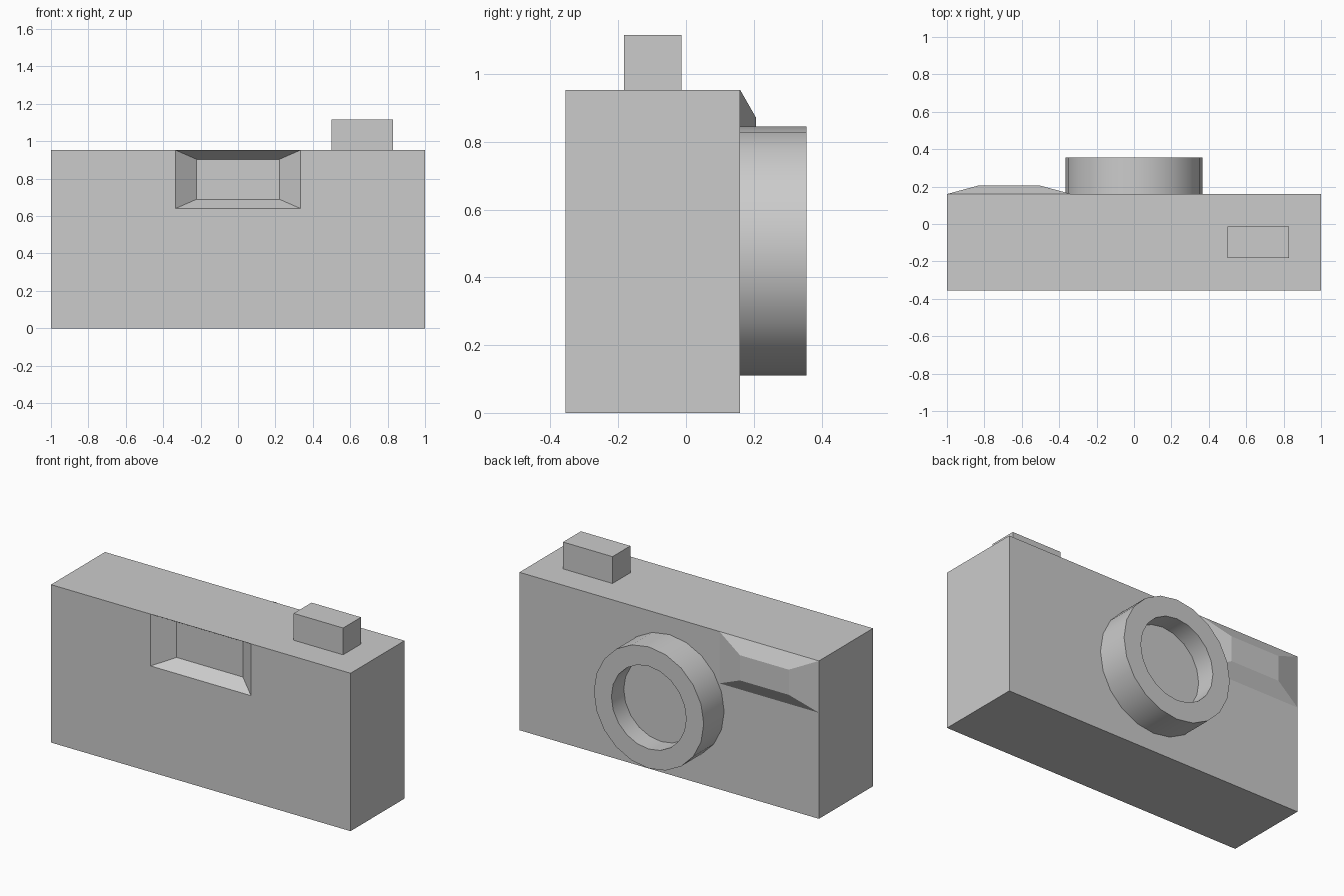
import bpy, bmesh, math
from mathutils import Vector

if "Cube" in bpy.data.objects:
    bpy.data.objects.remove(bpy.data.objects["Cube"])

W, TOP, FRONT, BACK = 1.0, 0.953, -0.355, 0.16


def add_object(name, bm):
    bmesh.ops.recalc_face_normals(bm, faces=bm.faces[:])
    mesh = bpy.data.meshes.new(name)
    bm.to_mesh(mesh)
    bm.free()
    ob = bpy.data.objects.new(name, mesh)
    bpy.context.collection.objects.link(ob)
    return ob


def box(x0, x1, y0, y1, z0, z1):
    bm = bmesh.new()
    bmesh.ops.create_cube(bm, size=1)
    for v in bm.verts:
        v.co = ((x0 + x1) / 2 + v.co.x * (x1 - x0),
                (y0 + y1) / 2 + v.co.y * (y1 - y0),
                (z0 + z1) / 2 + v.co.z * (z1 - z0))
    return bm


def bevel_panel(bm, centre, sx, sz, dy):
    """Inset the panel nearest to centre, shrink it and shift it along y."""
    side = [f for f in bm.faces if abs(f.normal.y) > 0.9]
    face = min(side, key=lambda f: (f.calc_center_bounds() - Vector(centre)).length)
    bmesh.ops.inset_individual(bm, faces=[face], thickness=0.001)
    c = face.calc_center_bounds()
    dims = [max(abs(v.co[i] - c[i]) for v in face.verts) for i in (0, 2)]
    for v in face.verts:
        d = v.co - c
        v.co = c + Vector((math.copysign(sx, d.x), dy, math.copysign(sz, d.z)))


# Body: box cut into panels, with a sunken viewfinder and a raised flash
bm = box(-W, W, FRONT, BACK, 0, TOP)
for co, no in (((-0.335, 0, 0), (1, 0, 0)), ((0.335, 0, 0), (1, 0, 0)), ((0, 0, 0.64), (0, 0, 1))):
    bmesh.ops.bisect_plane(bm, geom=bm.verts[:] + bm.edges[:] + bm.faces[:],
                           plane_co=co, plane_no=no)
bm.normal_update()
bevel_panel(bm, (0, FRONT, 0.797), 0.222, 0.107, 0.085)
bevel_panel(bm, (-0.667, BACK, 0.797), 0.163, 0.076, 0.046)
add_object("camera_body", bm)

# Shutter button on the top
add_object("shutter_button", box(0.5, 0.83, -0.183, -0.013, TOP, 1.115))

# Lens: lathed ring with a shallow glass floor
SIDES = 20
bm = bmesh.new()
rings = []
for r, y in ((0.367, BACK), (0.367, 0.355), (0.25, 0.355), (0.25, 0.237)):
    rings.append([bm.verts.new((r * math.cos(2 * math.pi * i / SIDES), y,
                                0.478 + r * math.sin(2 * math.pi * i / SIDES)))
                  for i in range(SIDES)])
for a, b in zip(rings, rings[1:]):
    for i in range(SIDES):
        j = (i + 1) % SIDES
        bm.faces.new((a[i], a[j], b[j], b[i]))
bm.faces.new(rings[-1])
bm.faces.new(rings[0])
lens = add_object("lens", bm)
bpy.context.view_layer.objects.active = lens
lens.select_set(True)
bpy.ops.object.shade_smooth_by_angle(angle=math.radians(30))
